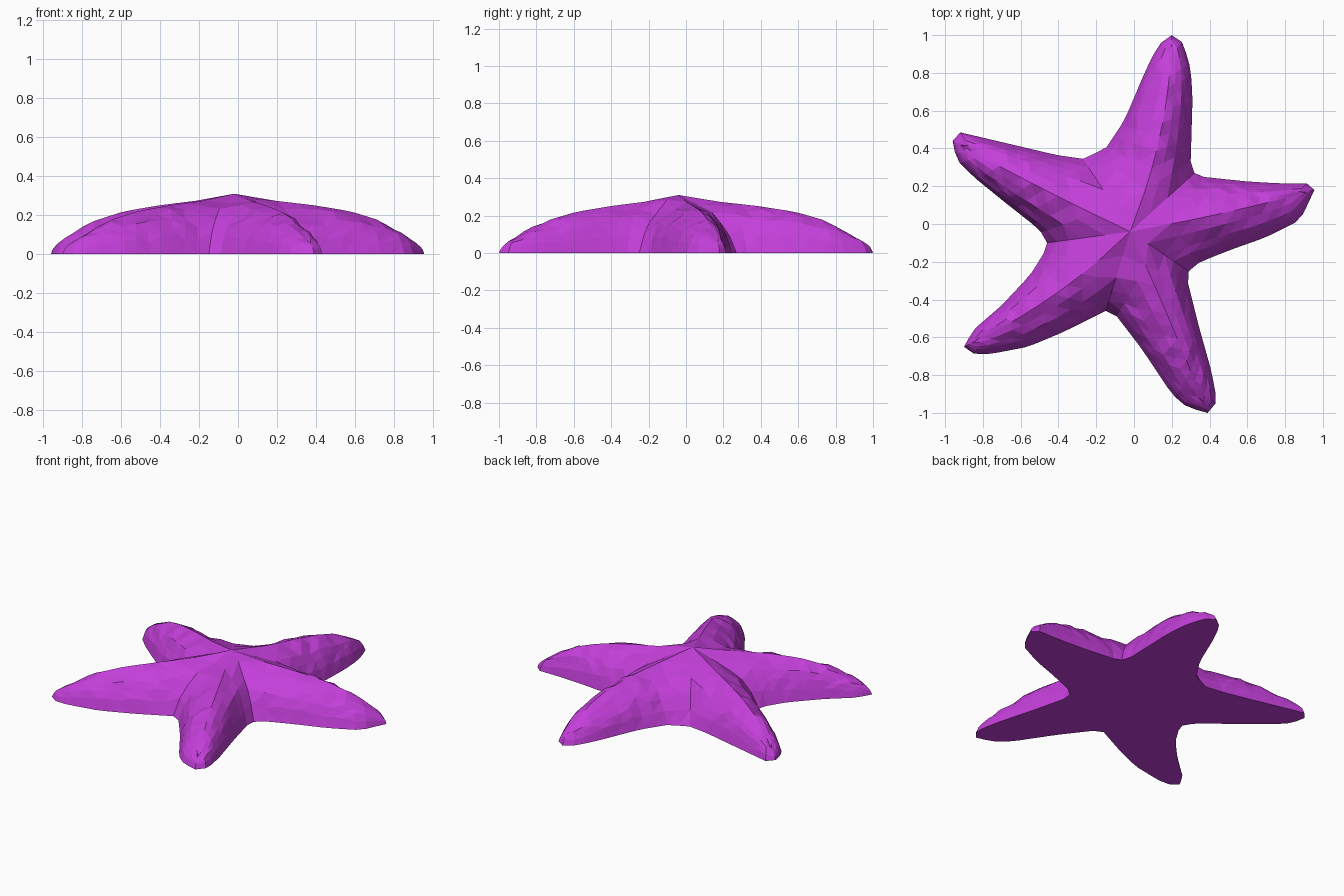
import bpy, bmesh, random
from mathutils import Vector

if "Cube" in bpy.data.objects:
    bpy.data.objects.remove(bpy.data.objects["Cube"])

random.seed(4)
N = 12                                   # steps along each side of an arm
CENTRE = Vector((-0.02, -0.04))
# Arms counter-clockwise: ridge midpoint, then outline (valley first, tip at index 5)
ARMS = [
    ((.14, .48), [(.32, .27), (.30, .33), (.31, .67), (.30, .82), (.26, .96),
                  (.20, 1.0), (.13, .95), (.06, .81), (-.05, .55), (-.15, .40)]),
    ((-.49, .19), [(-.27, .345), (-.41, .365), (-.60, .41), (-.77, .45), (-.92, .485),
                   (-.96, .44), (-.94, .34), (-.85, .25), (-.69, .12), (-.50, -.03)]),
    ((-.43, -.38), [(-.46, -.10), (-.48, -.16), (-.55, -.27), (-.70, -.43), (-.85, -.56),
                    (-.90, -.65), (-.87, -.685), (-.77, -.69), (-.56, -.65), (-.37, -.57)]),
    ((.18, -.49), [(-.15, -.46), (-.09, -.49), (.04, -.66), (.20, -.90), (.28, -.97),
                   (.39, -1.0), (.44, -.94), (.41, -.78), (.34, -.53), (.28, -.29)]),
    ((.48, .06), [(.29, -.25), (.35, -.20), (.53, -.13), (.70, -.07), (.88, .02),
                  (.955, .18), (.92, .215), (.77, .215), (.60, .225), (.36, .25)]),
]
RIDGE = [(0, .31), (.2, .275), (.4, .252), (.6, .22), (.75, .175), (.9, .09), (1, .02)]
FLANK = [(.12, .32), (.26, .54), (.42, .71), (.7, .88)]   # inward fraction, height fraction


def lerp_table(table, x):
    for (x0, y0), (x1, y1) in zip(table, table[1:]):
        if x <= x1:
            return y0 + (y1 - y0) * (x - x0) / (x1 - x0)
    return table[-1][1]


def resample(pts):
    """N+1 evenly spaced points on a polyline."""
    pts = [Vector(p) for p in pts]
    d = [0]
    for a, b in zip(pts, pts[1:]):
        d.append(d[-1] + (b - a).length)
    xs, ys = list(zip(d, [p.x for p in pts])), list(zip(d, [p.y for p in pts]))
    return [Vector((lerp_table(xs, d[-1] * i / N), lerp_table(ys, d[-1] * i / N)))
            for i in range(N + 1)]


def ridge_point(mid, tip, k):
    """Point on the curved ridge of an arm."""
    u = 0.94 * (k / N) ** 0.6
    mid, tip = Vector(mid), Vector(tip)
    ctrl = 2 * mid - (CENTRE + tip) / 2
    p = CENTRE * (1 - u) ** 2 + ctrl * 2 * u * (1 - u) + tip * u * u
    return Vector((p.x, p.y, lerp_table(RIDGE, u)))


bm = bmesh.new()
top = bm.verts.new((CENTRE.x, CENTRE.y, .31))
columns = []                             # each runs from the outline up to the ridge


def add_column(p, ridge):
    col = [bm.verts.new((p.x, p.y, 0))]
    for t, h in FLANK:
        q = p.lerp(ridge.co.xy, t)
        j = random.uniform(-.05, .05)
        col.append(bm.verts.new((q.x, q.y, ridge.co.z * (h + j))))
    columns.append(col + [ridge])


# Arms: rising side, tip, falling side
for i, (mid, outline) in enumerate(ARMS):
    following = ARMS[(i + 1) % 5][1][0]
    rise = resample(outline[:6])
    fall = resample(outline[5:] + [following])
    ridge = [top] + [bm.verts.new(ridge_point(mid, outline[5], k)) for k in range(1, N + 1)]
    for k in range(N + 1):
        add_column(rise[k], ridge[k])
    for k in range(1, N):
        add_column(fall[k], ridge[N - k])

# Flanks
for a, b in zip(columns, columns[1:] + columns[:1]):
    for k in range(len(a) - 1):
        quad = [a[k], b[k], b[k + 1], a[k + 1]]
        bm.faces.new(list(dict.fromkeys(quad)))

# Flat underside
bm.faces.new([c[0] for c in reversed(columns)])
bmesh.ops.triangulate(bm, faces=bm.faces[:], quad_method='SHORT_EDGE')
bmesh.ops.recalc_face_normals(bm, faces=bm.faces[:])

mesh = bpy.data.meshes.new("starfish_body")
bm.to_mesh(mesh)
bm.free()
body = bpy.data.objects.new("starfish_body", mesh)
bpy.context.collection.objects.link(body)
mat = bpy.data.materials.new("purple")
mat.diffuse_color = (.55, .05, .70, 1)
mat.use_nodes = True
mat.node_tree.nodes["Principled BSDF"].inputs["Base Color"].default_value = mat.diffuse_color
mesh.materials.append(mat)
